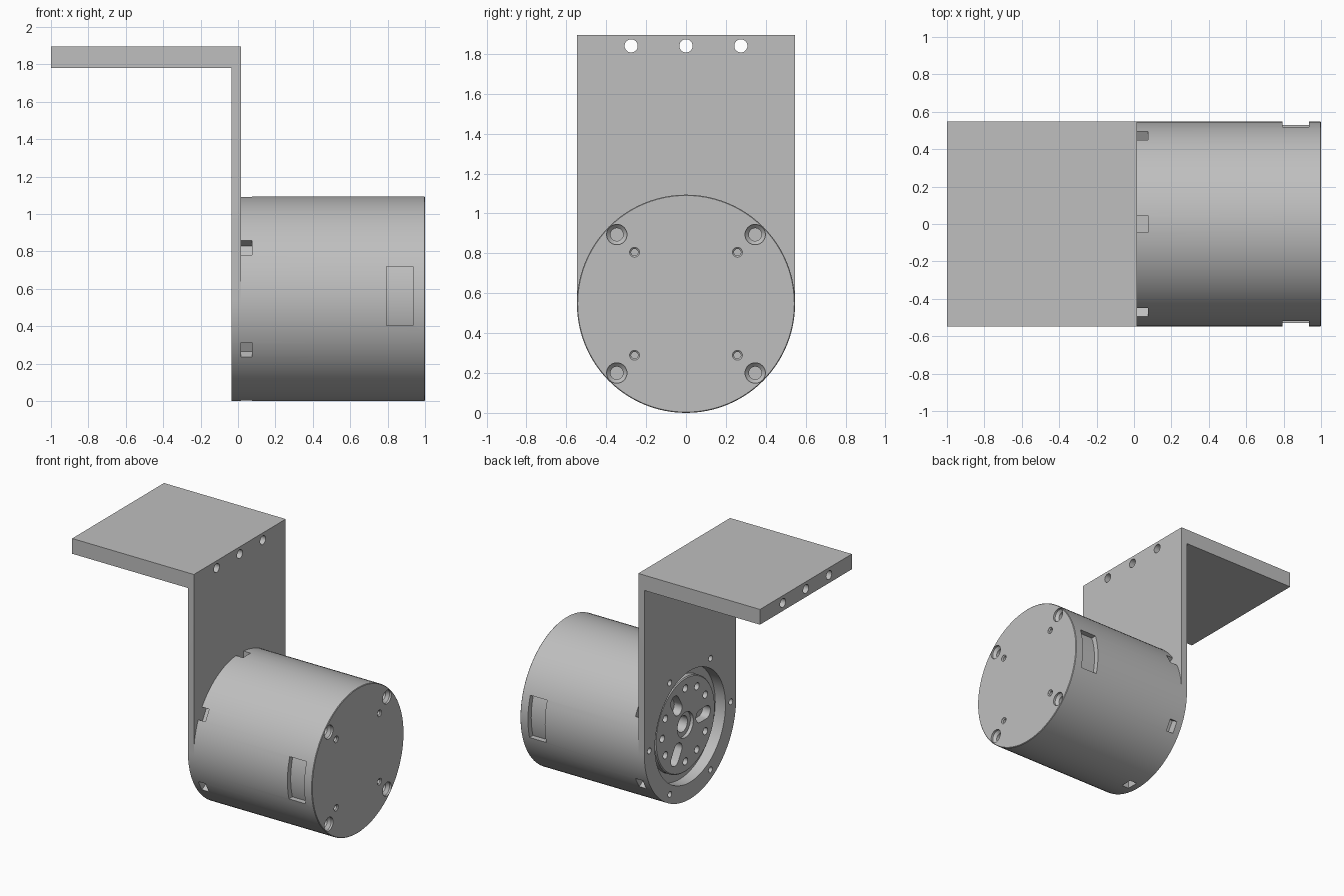
import bpy, bmesh, math
from mathutils import Matrix

if "Cube" in bpy.data.objects:
    bpy.data.objects.remove(bpy.data.objects["Cube"])

R = 0.547            # motor radius
CZ = 0.547           # motor axis height
BACK, FACE = -0.035, 0.015   # bracket plate faces
TOP = 1.895

grey = bpy.data.materials.new("plain grey")
grey.use_nodes = True
grey.diffuse_color = (0.52, 0.52, 0.52, 1)
grey.node_tree.nodes["Principled BSDF"].inputs["Base Color"].default_value = grey.diffuse_color


def finish(name, bm):
    bmesh.ops.recalc_face_normals(bm, faces=bm.faces)
    mesh = bpy.data.meshes.new(name)
    bm.to_mesh(mesh)
    bm.free()
    mesh.materials.append(grey)
    obj = bpy.data.objects.new(name, mesh)
    bpy.context.collection.objects.link(obj)
    return obj


def lathe(name, profile, y=0.0, z=CZ, n=32):
    """Solid of revolution about an x axis; profile is (x, radius) pairs."""
    bm = bmesh.new()
    rings = []
    for x, r in profile:
        angles = [2 * math.pi * i / n for i in range(n)]
        rings.append([bm.verts.new((x, y + r * math.cos(a), z + r * math.sin(a))) for a in angles])
    for a, b in zip(rings, rings[1:]):
        for i in range(n):
            j = (i + 1) % n
            bm.faces.new((a[i], a[j], b[j], b[i]))
    bm.faces.new(rings[0])
    bm.faces.new(rings[-1])
    return finish(name, bm)


def prism(name, points, offset):
    """Extrude a closed 3D outline by an offset."""
    bm = bmesh.new()
    face = bm.faces.new([bm.verts.new(p) for p in points])
    new = bmesh.ops.extrude_face_region(bm, geom=[face])["geom"]
    verts = [v for v in new if isinstance(v, bmesh.types.BMVert)]
    bmesh.ops.translate(bm, verts=verts, vec=offset)
    return finish(name, bm)


def box(name, x0, x1, y0, y1, z0, z1):
    return prism(name, [(x0, y0, z0), (x1, y0, z0), (x1, y1, z0), (x0, y1, z0)], (0, 0, z1 - z0))


def boolean(target, cutter, operation="DIFFERENCE"):
    mod = target.modifiers.new("cut", "BOOLEAN")
    mod.object, mod.operation, mod.solver = cutter, operation, "EXACT"
    bpy.context.view_layer.objects.active = target
    bpy.ops.object.modifier_apply(modifier=mod.name)
    bpy.data.objects.remove(cutter)


def drill(target, x0, x1, r, y=0.0, z=CZ, n=32):
    boolean(target, lathe("drill", [(x0, r), (x1, r)], y, z, n))


def polar(radius, degrees):
    a = math.radians(degrees)
    return -radius * math.cos(a), CZ + radius * math.sin(a)


def spin(obj, degrees):
    """Turn a mesh about the motor axis."""
    pivot = Matrix.Translation((0, 0, CZ))
    obj.data.transform(pivot @ Matrix.Rotation(math.radians(degrees), 4, "X") @ pivot.inverted())
    return obj


# Bracket: L-shaped section trimmed to a rounded lower end
section = [(-1, TOP), (-1, 1.78), (BACK, 1.78), (BACK, -0.1), (FACE, -0.1), (FACE, TOP)]
bracket = prism("bracket", [(x, -0.7, z) for x, z in section], (0, 1.4, 0))
arc = [math.pi + math.pi * i / 48 for i in range(49)]
outline = [(-1.1, R * math.cos(a), CZ + R * math.sin(a)) for a in arc]
outline += [(-1.1, R, 2), (-1.1, -R, 2)]
boolean(bracket, prism("trim", outline, (1.3, 0, 0)), "INTERSECT")
drill(bracket, -0.1, 0.1, 0.42, n=96)
for y in (-0.275, 0, 0.275):
    drill(bracket, -1.1, 0.1, 0.033, y, 1.84)
for i in range(6):
    drill(bracket, -0.1, 0.1, 0.022, *polar(0.485, 60 * i), n=20)

# Motor housing with a fine chamfer on the free end
housing = lathe("motor_housing", [(FACE, R), (0.996, R), (1, R - 0.004)], n=96)
drill(housing, -0.1, 0.05, 0.42, n=96)

# Notches around the bracket end
for i in range(6):
    boolean(housing, spin(box("notch", -0.1, 0.075, -0.045, 0.045, CZ + 0.487, CZ + 0.7), 60 * i))

# Shallow side windows with a curved floor
windows = box("windows", 0.795, 0.935, -0.7, 0.7, 0.405, 0.72)
boolean(windows, lathe("core", [(0.5, 0.508), (1.2, 0.508)], n=96))
boolean(housing, windows)

# Countersunk screw holes on the free end
for sy in (-1, 1):
    for sz in (-1, 1):
        large = [(0.90, 0.032), (0.965, 0.032), (0.985, 0.051), (1.05, 0.051)]
        small = [(0.93, 0.017), (0.99, 0.017), (0.997, 0.025), (1.05, 0.025)]
        boolean(housing, lathe("screw_hole", large, sy * 0.347, CZ + sz * 0.347))
        boolean(housing, lathe("pin_hole", small, sy * 0.258, CZ + sz * 0.258, 20))

# Output flange recessed in the bracket
flange = lathe("output_flange", [(0.055, 0.355), (0.012, 0.355), (0.005, 0.348)], n=96)
boolean(housing, lathe("hub_pocket", [(0.03, 0.30), (0.12, 0.30)], n=64))
boolean(flange, lathe("hub", [(0.04, 0.299), (0.119, 0.299)], n=64), "UNION")
boolean(flange, lathe("bore", [(-0.1, 0.095), (0.03, 0.095), (0.03, 0.06), (0.11, 0.06)]))
for i in range(12):
    if i % 4:
        drill(flange, -0.1, 0.07, 0.027, *polar(0.275, 30 * i), n=20)
for i in range(3):
    # Rounded radial slot
    half = [math.pi * k / 12 for k in range(13)]
    slot = [(-0.1, -0.25 - 0.048 * math.sin(a), CZ + 0.048 * math.cos(a)) for a in half]
    slot += [(-0.1, -0.175 + 0.048 * math.sin(a), CZ - 0.048 * math.cos(a)) for a in half]
    boolean(flange, spin(prism("slot", slot, (0.17, 0, 0)), 120 * i))

# Smooth round walls, sharp edges
for obj in (bracket, housing, flange):
    bpy.ops.object.select_all(action="DESELECT")
    obj.select_set(True)
    bpy.context.view_layer.objects.active = obj
    bpy.ops.object.shade_smooth_by_angle(angle=math.radians(30))
